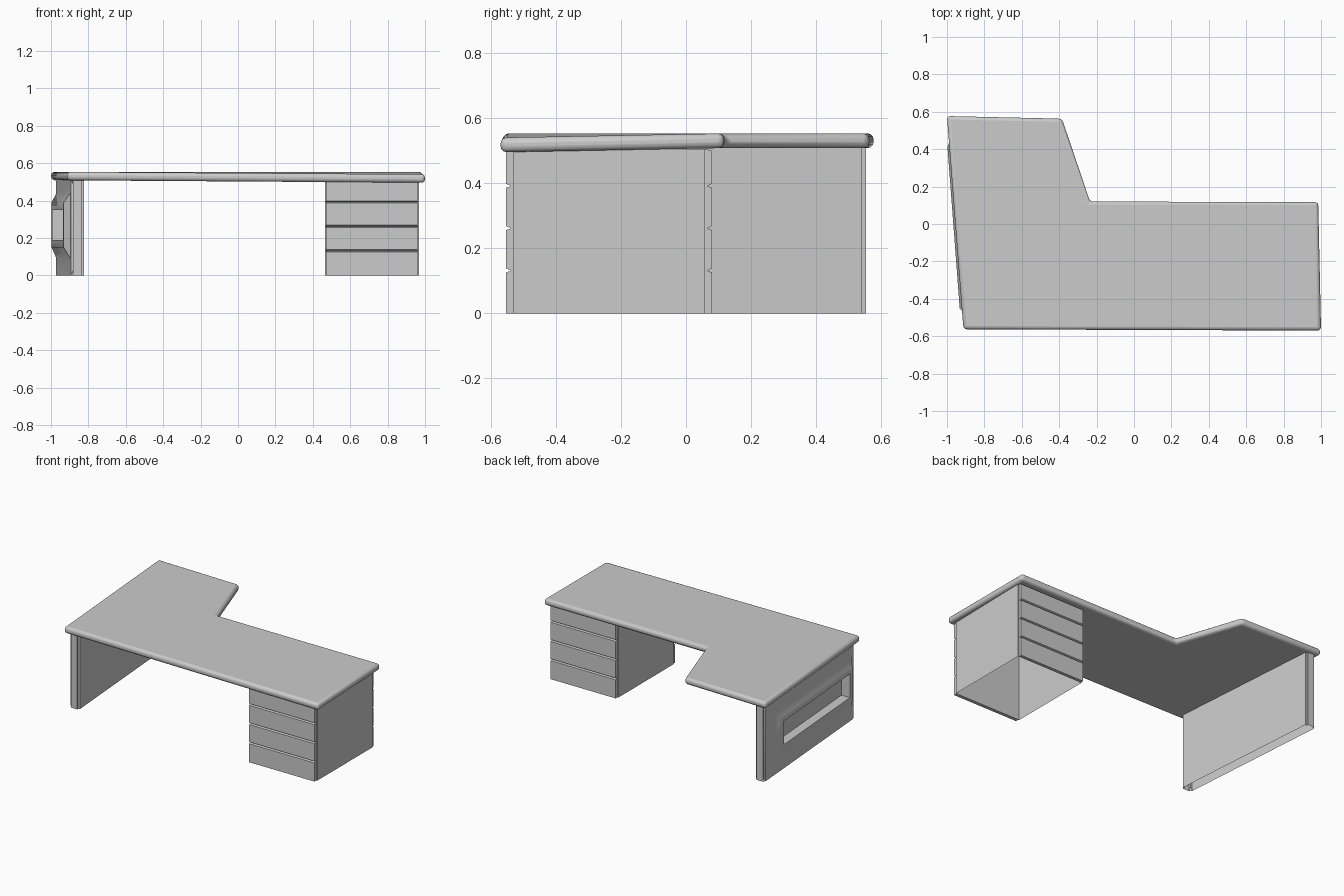
import bpy, bmesh, math
from mathutils import Vector

cube = bpy.data.objects.get("Cube")
if cube:
    bpy.data.objects.remove(cube, do_unlink=True)

grey = bpy.data.materials.new("plain_grey")
grey.use_nodes = True
grey.diffuse_color = (0.6, 0.6, 0.6, 1)
grey.node_tree.nodes["Principled BSDF"].inputs["Base Color"].default_value = (0.6, 0.6, 0.6, 1)


def finish(bm, name, bevel=0, segments=2, smooth=35):
    """Turn a bmesh into a shaded object, optionally with rounded edges."""
    bmesh.ops.recalc_face_normals(bm, faces=bm.faces)
    me = bpy.data.meshes.new(name)
    bm.to_mesh(me)
    bm.free()
    me.materials.append(grey)
    ob = bpy.data.objects.new(name, me)
    bpy.context.collection.objects.link(ob)
    if bevel:
        mod = ob.modifiers.new("rounded_edges", "BEVEL")
        mod.width, mod.segments, mod.limit_method = bevel, segments, "ANGLE"
    bpy.ops.object.select_all(action="DESELECT")
    ob.select_set(True)
    bpy.context.view_layer.objects.active = ob
    bpy.ops.object.shade_smooth_by_angle(angle=math.radians(smooth))
    return ob


def prism(points, direction):
    """Extrude a closed outline of 3D points along a direction."""
    bm = bmesh.new()
    face = bm.faces.new([bm.verts.new(p) for p in points])
    res = bmesh.ops.extrude_face_region(bm, geom=[face], use_keep_orig=True)
    bmesh.ops.translate(bm, vec=direction,
                        verts=[v for v in res["geom"] if isinstance(v, bmesh.types.BMVert)])
    return bm


def open_bottom(bm):
    bm.normal_update()
    low = [f for f in bm.faces if all(v.co.z < 0.001 for v in f.verts)]
    bmesh.ops.delete(bm, geom=low, context="FACES")


# Desk top: L-shaped slab with a rounded rim, sagging slightly at one corner
outline = [(-1, 0.577), (-0.385, 0.563), (-0.235, 0.12), (0.985, 0.117),
           (1, -0.57), (-0.912, -0.563)]
slab = prism([(x, y, 0.508 - (0.013 if x > 0.99 else 0)) for x, y in outline],
             Vector((0, 0, 0.045)))
finish(slab, "desk_top", bevel=0.018, segments=3, smooth=50)

# Slanted side panel; points are given as (depth outward, y, z)
FRONT, BACK = -0.53, 0.553


def panel_point(out, y, z):
    t = (y - FRONT) / (BACK - FRONT)
    return Vector((-0.893 - 0.082 * t - out, y, z))


def rect(out, y0, y1, z0, z1):
    return [panel_point(out, y, z) for y, z in ((y0, z0), (y1, z0), (y1, z1), (y0, z1))]


# Nested rectangles: inner face, outer face, raised frame, recessed window
rings = [rect(-0.07, FRONT, BACK, 0, 0.51), rect(0, FRONT, BACK, 0, 0.51),
         rect(0, -0.49, 0.49, 0.09, 0.44), rect(0.033, -0.45, 0.41, 0.15, 0.39),
         rect(0.033, -0.42, 0.37, 0.19, 0.35), rect(-0.03, -0.42, 0.37, 0.19, 0.35)]
bm = bmesh.new()
loops = [[bm.verts.new(p) for p in ring] for ring in rings]
for a, b in zip(loops, loops[1:]):
    for i in range(4):
        j = (i + 1) % 4
        bm.faces.new((a[i], a[j], b[j], b[i]))
bm.faces.new(loops[0])
bm.faces.new(loops[-1])
corners = [e for e in bm.edges if all(v in loops[0] + loops[1] for v in e.verts)
           and abs(e.verts[0].co.z - e.verts[1].co.z) > 0.4]
bmesh.ops.bevel(bm, geom=corners, offset=0.012, segments=2, affect="EDGES")
bmesh.ops.recalc_face_normals(bm, faces=bm.faces)
open_bottom(bm)
finish(bm, "side_panel")

# Drawer pedestal: open-bottomed carcass
X0, X1 = 0.465, 0.967
carcass = prism([(X0, -0.53, 0), (X1, -0.53, 0), (X1, 0.058, 0), (X0, 0.058, 0)],
                Vector((0, 0, 0.505)))
open_bottom(carcass)
finish(carcass, "pedestal_carcass")

# Drawer fronts on both faces of the pedestal, with a groove between each pair
levels = [0, 0.132, 0.262, 0.392, 0.505]
for side, inner, outer in (("front", -0.53, -0.553), ("back", 0.058, 0.08)):
    profile = [(inner, 0)]
    for low, high in zip(levels, levels[1:]):
        gap = 0.006
        groove = outer + (inner - outer) * 0.6
        if low > 0:
            profile += [(groove, low), (outer, low + gap)]
        else:
            profile += [(outer, low)]
        profile += [(outer, high - gap), (groove, high - gap / 3)]
    profile.append((inner, levels[-1]))
    bm = prism([(X0 + 0.006, y, z) for y, z in profile], Vector((X1 - X0 - 0.012, 0, 0)))
    finish(bm, side + "_drawers", smooth=30)
